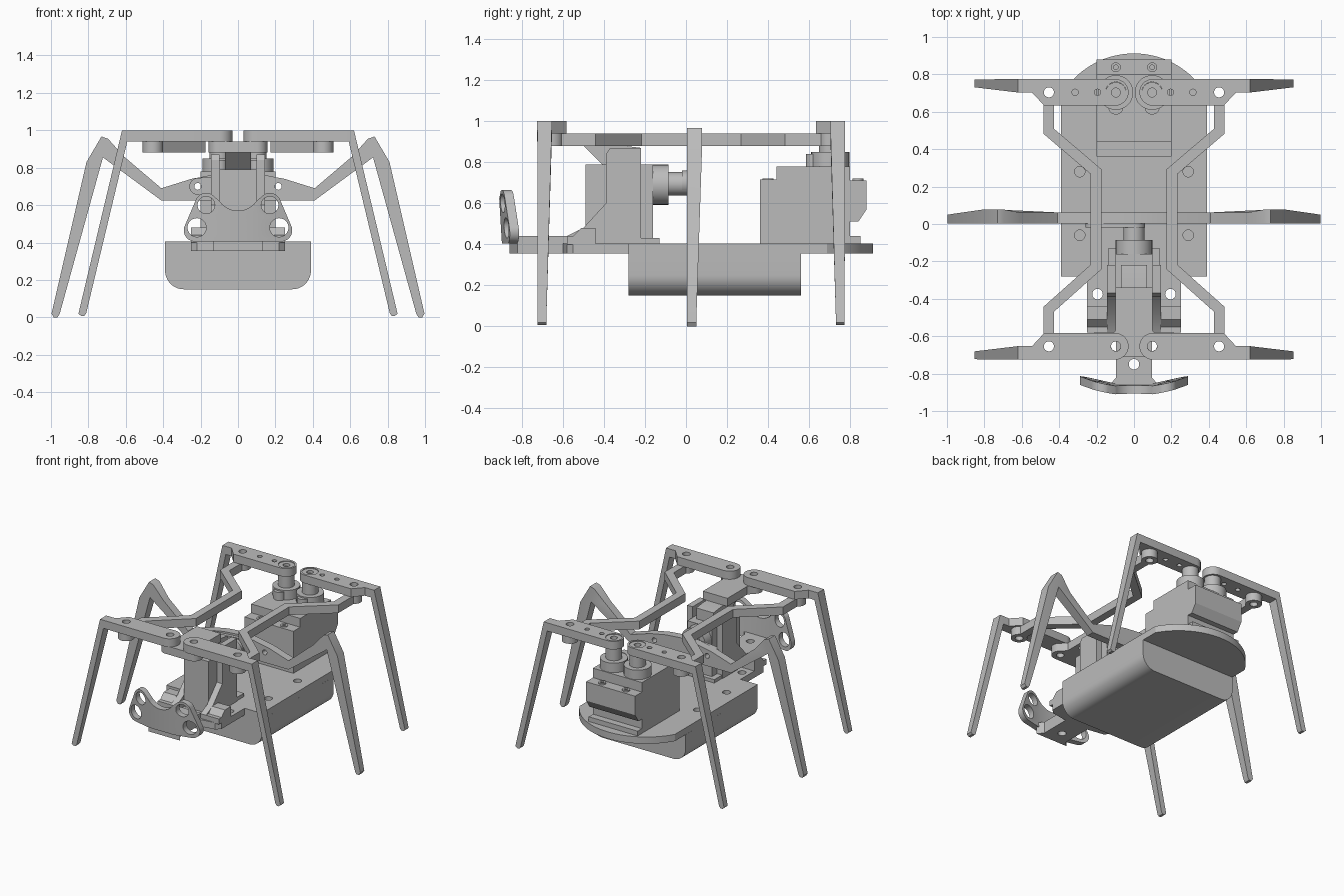
import bpy, bmesh, math
from mathutils import Vector

cube = bpy.data.objects.get("Cube")
if cube:
    bpy.data.objects.remove(cube)

grey = bpy.data.materials.new("plain_grey")
grey.use_nodes = True
COLOR = (0.5, 0.5, 0.5, 1)
grey.diffuse_color = COLOR
grey.node_tree.nodes["Principled BSDF"].inputs["Base Color"].default_value = COLOR
parts = []


def circle(u, v, r, n=32, start=0.0, sweep=math.tau):
    steps = n if sweep >= math.tau else n + 1
    return [(u + r * math.cos(start + sweep * i / n), v + r * math.sin(start + sweep * i / n))
            for i in range(steps)]


def plate(name, outline, w0, w1, axis="z", holes=(), warp=None, cuts=()):
    """Extrude an outline with holes from w0 to w1 along an axis."""
    curve = bpy.data.curves.new(name, "CURVE")
    curve.dimensions = "2D"
    curve.fill_mode = "BOTH"
    curve.extrude = (w1 - w0) / 2
    for loop in [outline, *holes]:
        spline = curve.splines.new("POLY")
        spline.points.add(len(loop) - 1)
        for point, (u, v) in zip(spline.points, loop):
            point.co = (u, v, 0, 1)
        spline.use_cyclic_u = True
    helper = bpy.data.objects.new(name + "_curve", curve)
    mesh = bpy.data.meshes.new_from_object(helper)
    bpy.data.objects.remove(helper)
    bpy.data.curves.remove(curve)
    bm = bmesh.new()
    bm.from_mesh(mesh)
    for vert in bm.verts:
        u, v, w = vert.co
        w += (w0 + w1) / 2
        vert.co = {"z": (u, v, w), "y": (u, w, v), "x": (w, u, v)}[axis]
    bmesh.ops.remove_doubles(bm, verts=bm.verts, dist=0.0001)
    for x in cuts:
        bmesh.ops.bisect_plane(bm, geom=bm.verts[:] + bm.edges[:] + bm.faces[:],
                               plane_co=(x, 0, 0), plane_no=(1, 0, 0))
    if warp:
        for vert in bm.verts:
            vert.co = warp(*vert.co)
    bmesh.ops.recalc_face_normals(bm, faces=bm.faces)
    bm.to_mesh(mesh)
    bm.free()
    mesh.name = name
    mesh.materials.clear()
    mesh.materials.append(grey)
    obj = bpy.data.objects.new(name, mesh)
    bpy.context.collection.objects.link(obj)
    parts.append(obj)
    return obj


def mirrored(half):
    """Close a half outline by reflecting it across u = 0."""
    return half + [(-u, v) for u, v in reversed(half) if abs(u) > 1e-5]


def rect(u0, u1, v0, v1):
    return [(u0, v0), (u1, v0), (u1, v1), (u0, v1)]


def ribbon(path, width):
    """Outline of constant width around a path, with mitred corners."""
    pts = [Vector(p) for p in path]
    left, right = [], []
    for i, p in enumerate(pts):
        a = (p - pts[i - 1]).normalized() if i else (pts[1] - p).normalized()
        b = (pts[i + 1] - p).normalized() if i < len(pts) - 1 else a
        n = (Vector((-a.y, a.x)) + Vector((-b.y, b.x))).normalized()
        off = n * (width / 2 / n.dot(Vector((-a.y, a.x))))
        left.append(tuple(p + off))
        right.append(tuple(p - off))
    return left + right[::-1]


# Belly pack with rounded lower edges
belly = mirrored([(0.39, 0.355)] + circle(0.29, 0.25, 0.1, 10, 0, -math.pi / 2))
plate("belly_pack", belly, -0.28, 0.56, "y")

# Base plate with rounded tail
tail = circle(0, 0.462, 0.45, 28, math.radians(30), math.radians(120))
plate("base_plate", [(-0.39, -0.28), (0.39, -0.28)] + tail, 0.355, 0.405,
      holes=[circle(s * 0.29, y, 0.028) for s in (1, -1) for y in (-0.06, 0.28)])

# Front tongue and neck
tongue = mirrored([(0.25, -0.28), (0.25, -0.55), (0.22, -0.58), (0.095, -0.6)])
plate("front_tongue", tongue, 0.355, 0.405,
      holes=[circle(s * 0.195, -0.375, 0.028) for s in (1, -1)])
plate("front_neck", mirrored([(0.095, -0.57), (0.095, -0.82), (0.13, -0.86)]), 0.355, 0.44,
      holes=[circle(0, -0.75, 0.028)])

# Curved front sensor holder
lobe = (circle(0.23, 0.465, 0.06, 10, -math.pi / 2, math.radians(110))
        + circle(0.17, 0.605, 0.06, 12, math.radians(20), math.radians(100)))
dip = circle(0, 0.69, 0.12, 10, math.radians(-35), math.radians(-55))
plate("sensor_holder", mirrored([(0, 0.405)] + lobe + dip), -0.9, -0.855, "y",
      holes=[circle(s * u, v, r) for s in (1, -1) for u, v, r in ((0.17, 0.6, 0.046), (0.22, 0.48, 0.05))],
      warp=lambda x, y, z: (x, y + 0.22 * max(0, abs(x) - 0.1) - 0.06 * (z - 0.45), z),
      cuts=(-0.1, 0.1))

# Rear twin motor housing
housing = [(0.36, 0.405), (0.36, 0.715), (0.44, 0.715), (0.44, 0.78), (0.8, 0.78), (0.8, 0.71),
           (0.88, 0.71), (0.88, 0.57), (0.84, 0.51), (0.8, 0.51), (0.8, 0.44), (0.85, 0.44), (0.85, 0.405)]
plate("rear_motor_housing", housing, -0.2, 0.2, "x")
for s, side in ((1, "left"), (-1, "right")):
    x = s * 0.097
    plate(side + "_motor_cap", circle(x, 0.703, 0.093), 0.78, 0.85)
    plate(side + "_gear_cap", circle(x, 0.625, 0.04), 0.78, 0.84)
    plate(side + "_motor_shaft", circle(x, 0.703, 0.055), 0.85, 0.995, holes=[circle(x, 0.703, 0.024)])
    plate(side + "_shaft_screw", circle(x, 0.703, 0.024), 0.85, 0.975)
    for end, y in (("rear", 0.838), ("front", 0.4)):
        plate(f"{side}_{end}_screw", circle(x, y, 0.026), 0.70, 0.72, holes=[circle(x, y, 0.012)])

# Middle motor, its cheeks and clips
plate("middle_motor", rect(-0.49, -0.16, 0.4, 0.79), -0.1, 0.1, "x")
cheek = [(-0.58, 0.4), (-0.58, 0.44), (-0.5, 0.48), (-0.39, 0.6), (-0.39, 0.84), (-0.37, 0.87),
         (-0.22, 0.87), (-0.22, 0.4)]
clip = [(-0.58, 0.4), (-0.58, 0.44), (-0.55, 0.44), (-0.51, 0.48), (-0.44, 0.48), (-0.44, 0.4)]
for s, side in ((1, "left"), (-1, "right")):
    plate(side + "_cheek", cheek, *sorted((s * 0.1, s * 0.145)), "x")
    plate(side + "_clip", clip, *sorted((s * 0.145, s * 0.25)), "x")
plate("motor_foot", rect(-0.14, 0.14, -0.3, -0.13), 0.4, 0.43)
plate("motor_top_post", [(-0.5, 0.88), (-0.41, 0.79), (-0.22, 0.79), (-0.22, 0.87), (-0.3, 0.88)],
      -0.07, 0.07, "x")
plate("middle_motor_cap", circle(0, 0.69, 0.098), -0.16, -0.085, "y")
plate("middle_shaft", circle(0, 0.695, 0.057), -0.085, 0.01, "y")

# Arm that carries the front legs
arm = mirrored([(0.1, -0.34), (0.1, -0.57)]
               + circle(0.1, -0.653, 0.057, 14, math.radians(60), math.radians(-150)))
plate("front_leg_arm", arm, 0.88, 0.94, holes=[circle(s * 0.097, -0.653, 0.026) for s in (1, -1)])

# Middle leg pair and its horn
middle = [(0, 0.775), (0.12, 0.765), (0.25, 0.74), (0.41, 0.69), (0.61, 0.86), (0.695, 0.955),
          (0.73, 0.967), (0.81, 0.83), (0.997, 0.02), (0.985, 0.0), (0.965, 0.0), (0.953, 0.02),
          (0.722, 0.855), (0.41, 0.625), (0, 0.625)]


def middle_taper(x, y, z):
    back = 0.062 if abs(x) < 0.65 else 0.05 if z < 0.1 else 0.077
    return x, (back if y > 0.03 else 0.004), z


plate("middle_legs", mirrored(middle), 0.004, 0.077, "y", warp=middle_taper,
      holes=[circle(s * 0.215, 0.7, 0.018, 20) for s in (1, -1)])
horn = (circle(-0.215, 0.7, 0.045, 12, math.pi / 2, math.pi)
        + circle(0, 0.7, 0.06, 12, -math.pi / 2, math.pi))
plate("middle_horn", horn, -0.02, 0.004, "y", holes=[circle(-0.215, 0.7, 0.018, 20)])

# Front and rear legs, their pivots and the links between them
MID_Y = 0.025
shank = [(0.58, 0.94), (0.58, 1.0), (0.62, 1.0), (0.853, 0.02), (0.84, 0.008), (0.822, 0.008), (0.812, 0.02), (0.592, 0.94)]
shank.pop(0)
bar = (circle(0.1, 0.679, 0.071, 14, math.pi / 2, math.pi)
       + [(0.48, 0.608), (0.545, 0.678), (0.6, 0.678), (0.6, 0.75)])
for s, side in ((1, "left"), (-1, "right")):
    for t, end in ((-1, "front"), (1, "rear")):
        def place(x, y, z):
            return s * x, MID_Y + t * y, z

        def place_shank(x, y, z):
            if z < 0.1:
                y = 0.748 if y > 0.71 else 0.706
            return place(x, y, z)

        holes = [circle(0.455, 0.679, 0.027)]
        holes += [circle(0.097, 0.679, 0.026 if t < 0 else 0.055)]
        if t > 0:
            holes += [circle(x, 0.679, 0.017, 20) for x in (0.195, 0.315)]
        plate(f"{side}_{end}_leg_bar", bar, 0.94, 1.0, holes=holes, warp=place)
        plate(f"{side}_{end}_leg", shank, 0.678, 0.75, "y", warp=place_shank)
        plate(f"{side}_{end}_pivot", circle(0.455, 0.679, 0.055), 0.88, 0.94,
              holes=[circle(0.455, 0.679, 0.027)], warp=place)
    path = [(0.455, -0.61), (0.455, -0.455), (0.203, -0.23), (0.203, 0.28), (0.455, 0.495), (0.455, 0.66)]
    plate(side + "_link", ribbon([(s * x, y) for x, y in path], 0.057), 0.88, 0.94)

# Smooth round walls, keep edges crisp
bpy.ops.object.select_all(action="DESELECT")
for obj in parts:
    obj.select_set(True)
bpy.context.view_layer.objects.active = parts[0]
bpy.ops.object.shade_smooth_by_angle(angle=math.radians(30))
